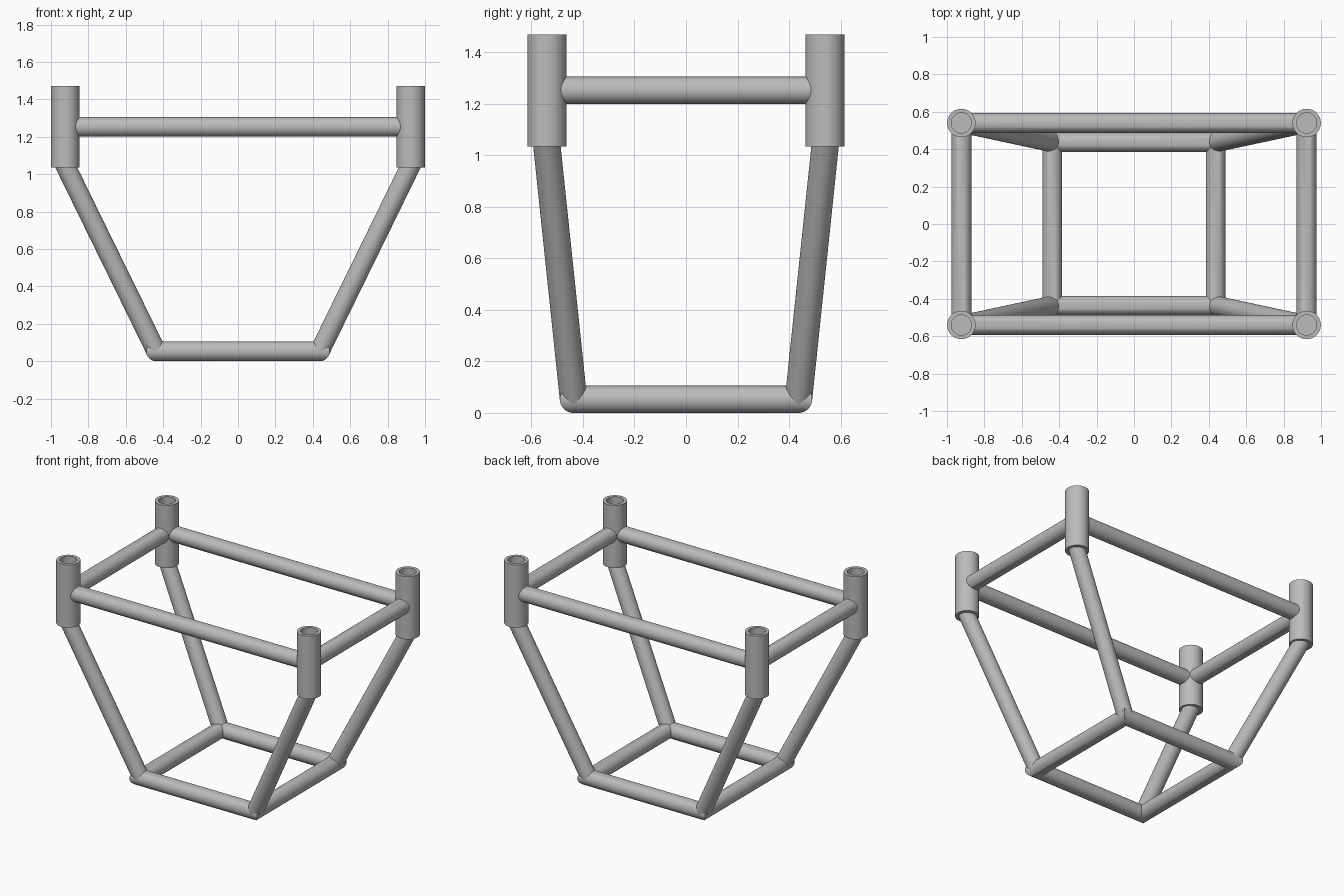
import bpy, bmesh, math
from mathutils import Vector

if "Cube" in bpy.data.objects:
    bpy.data.objects.remove(bpy.data.objects["Cube"], do_unlink=True)

SEG = 48
PIPE_R = 0.053
POST_R, BORE_R = 0.076, 0.054
POST_X, POST_Y = 0.923, 0.54
POST_BOTTOM, POST_TOP, BORE_FLOOR = 1.035, 1.47, 1.32
BASE_X = BASE_Y = 0.437
RAIL_Z = 1.253

metal = bpy.data.materials.new("grey metal")
metal.use_nodes = True
grey = (0.5, 0.5, 0.5, 1)
metal.diffuse_color = grey
metal.node_tree.nodes["Principled BSDF"].inputs["Base Color"].default_value = grey


def finish(name, bm):
    bmesh.ops.recalc_face_normals(bm, faces=bm.faces)
    mesh = bpy.data.meshes.new(name)
    bm.to_mesh(mesh)
    bm.free()
    obj = bpy.data.objects.new(name, mesh)
    bpy.context.collection.objects.link(obj)
    mesh.materials.append(metal)
    bpy.ops.object.select_all(action="DESELECT")
    obj.select_set(True)
    bpy.context.view_layer.objects.active = obj
    bpy.ops.object.shade_smooth_by_angle(angle=math.radians(35))
    return obj


def bridge(bm, a, b):
    for i in range(SEG):
        j = (i + 1) % SEG
        bm.faces.new((a[i], a[j], b[j], b[i]))


def angles():
    return [2 * math.pi * i / SEG for i in range(SEG)]


def rail_loop(name, hx, hy, z):
    """Rectangular pipe frame with mitred corners."""
    bm = bmesh.new()
    rings = []
    for sx, sy in ((1, 1), (-1, 1), (-1, -1), (1, -1)):
        ring = []
        for t in angles():
            out = PIPE_R * math.cos(t)
            ring.append(bm.verts.new((sx * (hx + out), sy * (hy + out),
                                      z + PIPE_R * math.sin(t))))
        rings.append(ring)
    for i in range(4):
        bridge(bm, rings[i], rings[(i + 1) % 4])
    return finish(name, bm)


def socket_post(name, x, y):
    """Upright post turned from a profile, with a bore in the top."""
    bm = bmesh.new()
    profile = ((POST_R, POST_BOTTOM), (POST_R, POST_TOP),
               (BORE_R, POST_TOP), (BORE_R, BORE_FLOOR))
    rings = [[bm.verts.new((x + r * math.cos(t), y + r * math.sin(t), z))
              for t in angles()] for r, z in profile]
    for a, b in zip(rings, rings[1:]):
        bridge(bm, a, b)
    bm.faces.new(rings[0])
    bm.faces.new(rings[-1])
    return finish(name, bm)


def leg(name, start, end):
    """Straight round strut between two points."""
    bm = bmesh.new()
    axis = end - start
    bmesh.ops.create_cone(bm, cap_ends=True, segments=SEG, radius1=PIPE_R,
                          radius2=PIPE_R, depth=axis.length)
    turn = axis.to_track_quat("Z", "Y").to_matrix().to_4x4()
    bm.transform(turn)
    bmesh.ops.translate(bm, verts=bm.verts, vec=(start + end) / 2)
    return finish(name, bm)


# Base and upper frames
rail_loop("base_frame", BASE_X, BASE_Y, PIPE_R)
rail_loop("upper_frame", POST_X, POST_Y, RAIL_Z)

# Corner posts and slanted legs
for side, sx in (("left", 1), ("right", -1)):
    for end, sy in (("front", -1), ("back", 1)):
        socket_post(f"{end}_{side}_post", sx * POST_X, sy * POST_Y)
        foot = Vector((sx * BASE_X, sy * BASE_Y, PIPE_R))
        head = Vector((sx * 0.918, sy * POST_Y, POST_BOTTOM))
        leg(f"{end}_{side}_leg", foot, foot.lerp(head, 1.035))
